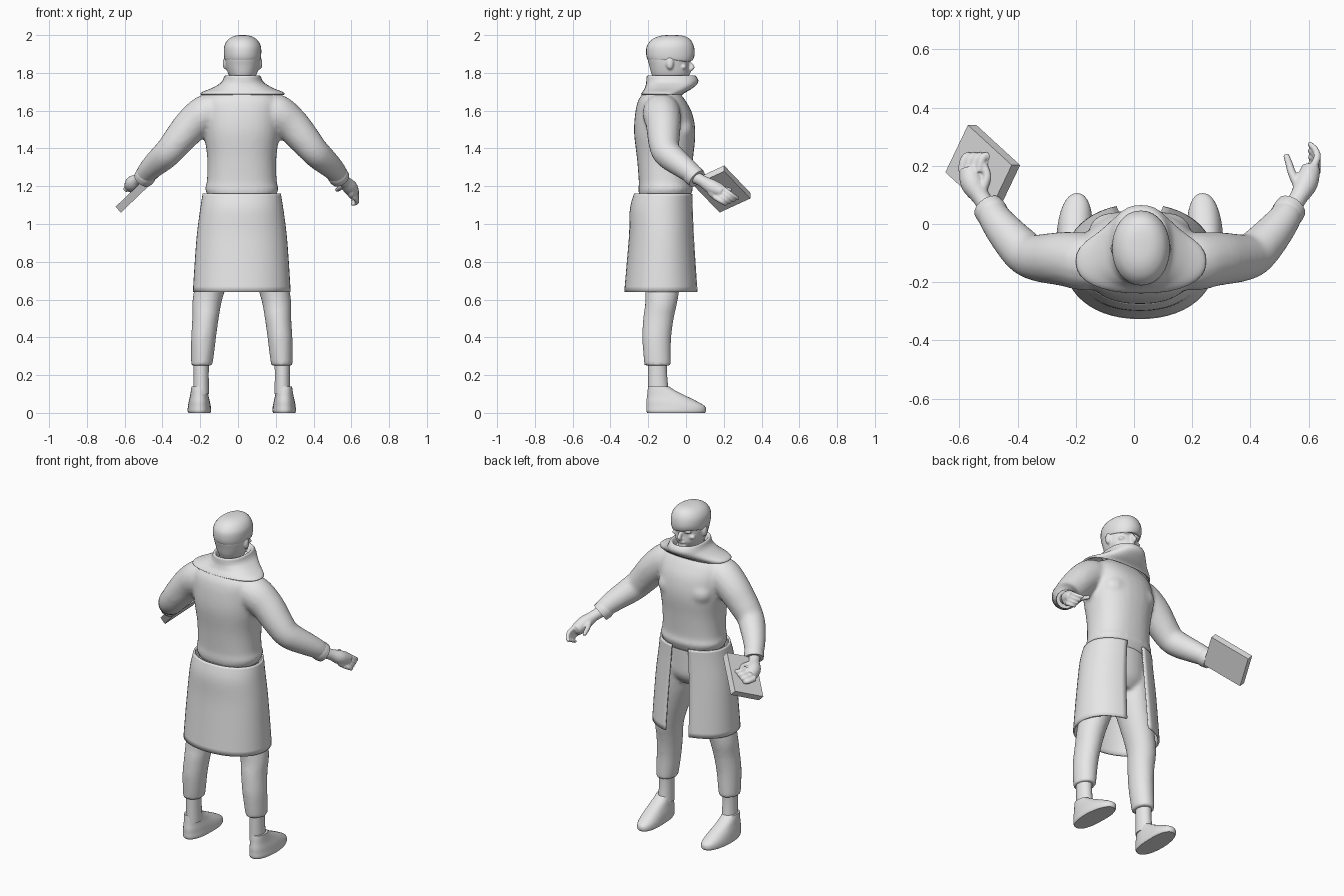
import bpy, bmesh, math
from mathutils import Vector, Matrix

if "Cube" in bpy.data.objects:
    bpy.data.objects.remove(bpy.data.objects["Cube"])

CX = 0.02  # body centre line

grey = bpy.data.materials.new("plain_grey")
grey.use_nodes = True
grey.diffuse_color = (0.8, 0.8, 0.8, 1)
grey.node_tree.nodes["Principled BSDF"].inputs["Base Color"].default_value = (0.8, 0.8, 0.8, 1)


def smooth_rows(rows, steps=4):
    """Catmull-Rom interpolation between rows of numbers."""
    out = []
    for i in range(len(rows) - 1):
        a, b, c, d = (rows[min(max(k, 0), len(rows) - 1)] for k in range(i - 1, i + 3))
        for s in range(steps):
            t = s / steps
            out.append([q + 0.5 * t * (r - p + t * (2 * p - 5 * q + 4 * r - s2 + t * (3 * (q - r) + s2 - p)))
                        for p, q, r, s2 in zip(a, b, c, d)])
    return out + [list(rows[-1])]


def skin(bm, rings, closed=True, caps=True):
    vs = [[bm.verts.new(p) for p in ring] for ring in rings]
    n = len(vs[0])
    for lo, hi in zip(vs, vs[1:]):
        for i in range(n if closed else n - 1):
            j = (i + 1) % n
            bm.faces.new((lo[i], lo[j], hi[j], hi[i]))
    if caps:
        bm.faces.new(vs[0][::-1])
        bm.faces.new(vs[-1])


def oval(x, z, rx, y0, y1, angles, power=2.0):
    """Level cross-section reaching from y0 to y1; angle 0 looks to +y."""
    e = 2 / power
    pts = []
    for a in angles:
        s, c = math.sin(a), math.cos(a)
        pts.append(Vector((x + rx * math.copysign(abs(s) ** e, s),
                           (y0 + y1) / 2 + (y1 - y0) / 2 * math.copysign(abs(c) ** e, c), z)))
    return pts


def full_turn(n=32):
    return [2 * math.pi * i / n for i in range(n)]


def stack(bm, x, rows, power=2.0, caps=True):
    """Rows are (z, half width, y0, y1)."""
    skin(bm, [oval(x, z, rx, y0, y1, full_turn(), power) for z, rx, y0, y1 in smooth_rows(rows)], caps=caps)


def tube(bm, pts, sides=16, steps=4):
    """Rows are (x, y, z, radius), swept along the path."""
    rows = smooth_rows(pts, steps)
    centres = [Vector(r[:3]) for r in rows]
    rings = []
    for i, r in enumerate(rows):
        t = centres[min(i + 1, len(rows) - 1)] - centres[max(i - 1, 0)]
        q = Vector((0, 0, 1)).rotation_difference(t.normalized())
        rings.append([centres[i] + q @ Vector((math.cos(a) * r[3], math.sin(a) * r[3], 0))
                      for a in full_turn(sides)])
    skin(bm, rings)


def blob(bm, centre, size):
    m = Matrix.Translation(centre) @ Matrix.Diagonal((*size, 1))
    bmesh.ops.create_uvsphere(bm, u_segments=16, v_segments=10, radius=1, matrix=m)


def finish(bm, name, voxel=0, smooths=0, thick=0, angle=50):
    bmesh.ops.recalc_face_normals(bm, faces=bm.faces)
    mesh = bpy.data.meshes.new(name)
    bm.to_mesh(mesh)
    bm.free()
    mesh.materials.append(grey)
    mesh.shade_smooth()
    mesh.set_sharp_from_angle(angle=math.radians(angle))
    ob = bpy.data.objects.new(name, mesh)
    bpy.context.collection.objects.link(ob)
    if voxel:
        m = ob.modifiers.new("fuse", 'REMESH')
        m.mode, m.voxel_size, m.use_smooth_shade = 'VOXEL', voxel, True
        m = ob.modifiers.new("soften", 'SMOOTH')
        m.iterations = smooths
    if thick:
        m = ob.modifiers.new("cloth", 'SOLIDIFY')
        m.thickness, m.offset = thick, 0
    return ob


def both(side, pts):
    """Flip points across the body for the other side."""
    return [(CX + side * (p[0] - CX), *p[1:]) for p in pts]


# Sweater: torso and sleeves fused
bm = bmesh.new()
stack(bm, CX, [(1.13, .165, -.235, .015), (1.16, .185, -.25, .028), (1.19, .195, -.252, .038),
               (1.225, .185, -.25, .03), (1.35, .183, -.26, .038), (1.48, .2, -.275, .05),
               (1.58, .205, -.27, .035), (1.65, .2, -.255, 0), (1.69, .16, -.23, -.03),
               (1.73, .08, -.2, -.05)], 2.3)
for side in (1, -1):
    tube(bm, both(side, [(.12, -.13, 1.61, .08), (.2, -.13, 1.59, .1), (.28, -.12, 1.53, .094),
                         (.35, -.118, 1.45, .085), (.4, -.11, 1.39, .077), (.435, -.08, 1.355, .074),
                         (.48, -.03, 1.315, .066), (.515, .015, 1.28, .058), (.535, .05, 1.25, .052)]))
    blob(bm, (CX + side * .09, -.02, 1.5), (.085, .06, .07))
finish(bm, "sweater", .011, 8)

# Sleeve cuffs
for side, label in ((1, "right"), (-1, "left")):
    bm = bmesh.new()
    tube(bm, both(side, [(.515, .018, 1.275, .05), (.528, .038, 1.258, .056), (.542, .058, 1.24, .053)]))
    finish(bm, label + "_cuff")

# Trousers: hips and legs fused
bm = bmesh.new()
stack(bm, CX, [(1.17, .175, -.24, .015), (1.06, .185, -.265, .015), (.97, .175, -.24, .01),
               (.91, .1, -.19, -.03)])
for side in (1, -1):
    stack(bm, CX + side * .1, [(1.0, .085, -.25, .0), (.95, .09, -.25, .0)])
    rows = smooth_rows([(.085, 1.02, .09, -.25, .005), (.115, .85, .095, -.235, -.01),
                        (.178, .62, .08, -.215, -.04), (.192, .5, .07, -.227, -.065),
                        (.202, .4, .066, -.232, -.078), (.208, .31, .061, -.226, -.08),
                        (.212, .25, .056, -.22, -.08)])
    skin(bm, [oval(CX + side * off, z, rx, y0, y1, full_turn()) for off, z, rx, y0, y1 in rows])
finish(bm, "trousers", .011, 5)

# Ankles, boots and ankle tabs
for side, label in ((1, "right"), (-1, "left")):
    bm = bmesh.new()
    stack(bm, CX + side * .215, [(.1, .042, -.2, -.09), (.2, .04, -.2, -.1), (.28, .042, -.2, -.1)])
    finish(bm, label + "_ankle")
    bm = bmesh.new()
    stack(bm, CX + side * .225, [(0, .058, -.205, .1), (.012, .062, -.21, .106), (.035, .06, -.21, .1),
                                 (.06, .056, -.21, .06), (.09, .049, -.206, -.0), (.12, .044, -.203, -.06),
                                 (.14, .041, -.2, -.09)], 2.3)
    for v in bm.verts:  # toes turn slightly in
        v.co.x -= side * .06 * max(0, v.co.y + .05)
    finish(bm, label + "_boot")

# Open-fronted coat skirt
bm = bmesh.new()
rings = []
for z, rx, y0, y1, gap in smooth_rows([(1.16, .202, -.27, .034, .05), (1.08, .215, -.292, .036, .055),
                                       (.95, .232, -.296, .042, .062), (.8, .244, -.308, .052, .068),
                                       (.64, .254, -.322, .064, .072)]):
    a = math.asin(gap / rx)
    rings.append(oval(CX, z, rx, y0, y1, [a + (2 * math.pi - 2 * a) * i / 48 for i in range(49)], 2.15))
skin(bm, rings, closed=False, caps=False)
finish(bm, "coat_skirt", thick=.01)

# Tall collar flaring over the shoulders
bm = bmesh.new()
stack(bm, CX + .004, [(1.745, .075, -.18, .015), (1.775, .085, -.195, .04), (1.78, .092, -.203, .048),
                      (1.76, .1, -.205, .06), (1.74, .117, -.207, .052), (1.715, .16, -.215, .02),
                      (1.695, .21, -.228, -.015), (1.685, .22, -.234, -.025)], 2.3, caps=False)
finish(bm, "collar", thick=.01)

# Head with face features fused
bm = bmesh.new()
HX = CX + .004
stack(bm, HX, [(1.68, .062, -.17, -.04), (1.75, .06, -.17, -.02), (1.775, .066, -.175, .004),
               (1.80, .078, -.185, .016), (1.84, .088, -.195, .014), (1.88, .092, -.205, .016),
               (1.93, .088, -.2, .01), (1.97, .06, -.15, -.02)], 2.1)
tube(bm, [(HX, .01, 1.868, .008), (HX, .024, 1.845, .011), (HX, .034, 1.828, .013), (HX, .016, 1.815, .011)])
blob(bm, (HX, .012, 1.797), (.026, .012, .008))
blob(bm, (HX, .0, 1.772), (.03, .018, .014))
for side in (1, -1):
    blob(bm, (HX + side * .093, -.085, 1.85), (.012, .02, .033))
    blob(bm, (HX + side * .036, .008, 1.866), (.028, .014, .008))
    blob(bm, (HX + side * .05, -.012, 1.832), (.026, .016, .014))
finish(bm, "head", .006, 4)

# Hair cap with a swept fringe
bm = bmesh.new()
stack(bm, HX, [(1.872, .086, -.19, .02), (1.87, .094, -.203, .036), (1.9, .099, -.211, .046),
               (1.94, .097, -.208, .042), (1.97, .082, -.188, .028), (1.988, .06, -.16, .008),
               (1.997, .036, -.13, -.02), (2.0, .012, -.1, -.05)], 2.1)
for v in bm.verts:
    if v.co.z < 1.93:
        v.co.z -= max(0, v.co.y + .06) * 2 * (v.co.x - HX) * (1.93 - v.co.z) / .06
finish(bm, "hair")

# Open hand
bm = bmesh.new()
tube(bm, [(.535, .045, 1.25, .034), (.565, .09, 1.225, .031), (.592, .14, 1.195, .04), (.61, .195, 1.17, .032)])
blob(bm, (.602, .16, 1.178), (.026, .05, .045))
for i in range(4):
    tube(bm, [(.61, .185 - .012 * i, 1.195 - .017 * i, .014), (.63, .228 - .015 * i, 1.165 - .014 * i, .013),
              (.622, .258 - .018 * i, 1.145 - .012 * i, .011), (.6, .278 - .022 * i, 1.135 - .01 * i, .009)], 10)
tube(bm, [(.575, .11, 1.21, .018), (.545, .17, 1.195, .015), (.532, .21, 1.185, .013), (.522, .24, 1.18, .01)], 10)
finish(bm, "open_hand", .005, 3)

# Hand gripping the book
bm = bmesh.new()
tube(bm, [(-.495, .045, 1.25, .034), (-.525, .09, 1.235, .031), (-.555, .14, 1.215, .042), (-.565, .19, 1.2, .036)])
for i in range(4):
    x, z = -.592 + .02 * i, 1.185 + .015 * i
    tube(bm, [(x, .18, z, .016), (x + .01, .225, z, .015), (x + .03, .235, z - .005, .013),
              (x + .04, .21, z - .008, .011)], 10)
tube(bm, [(-.525, .11, 1.235, .018), (-.505, .165, 1.235, .015), (-.52, .21, 1.23, .011)], 10)
finish(bm, "gripping_hand", .005, 3)

# Book held at a slant
bm = bmesh.new()
long_side = Vector((.6, -.55, .575)).normalized()
flat = Vector((.69, 0, -.72)).normalized()
long_side = (long_side - flat * long_side.dot(flat)).normalized()
short_side = flat.cross(long_side)
frame = Matrix((long_side * .25, short_side * .195, flat * .042)).transposed().to_4x4()
bmesh.ops.create_cube(bm, size=1, matrix=Matrix.Translation((-.52, .19, 1.185)) @ frame)
finish(bm, "book", angle=20)
